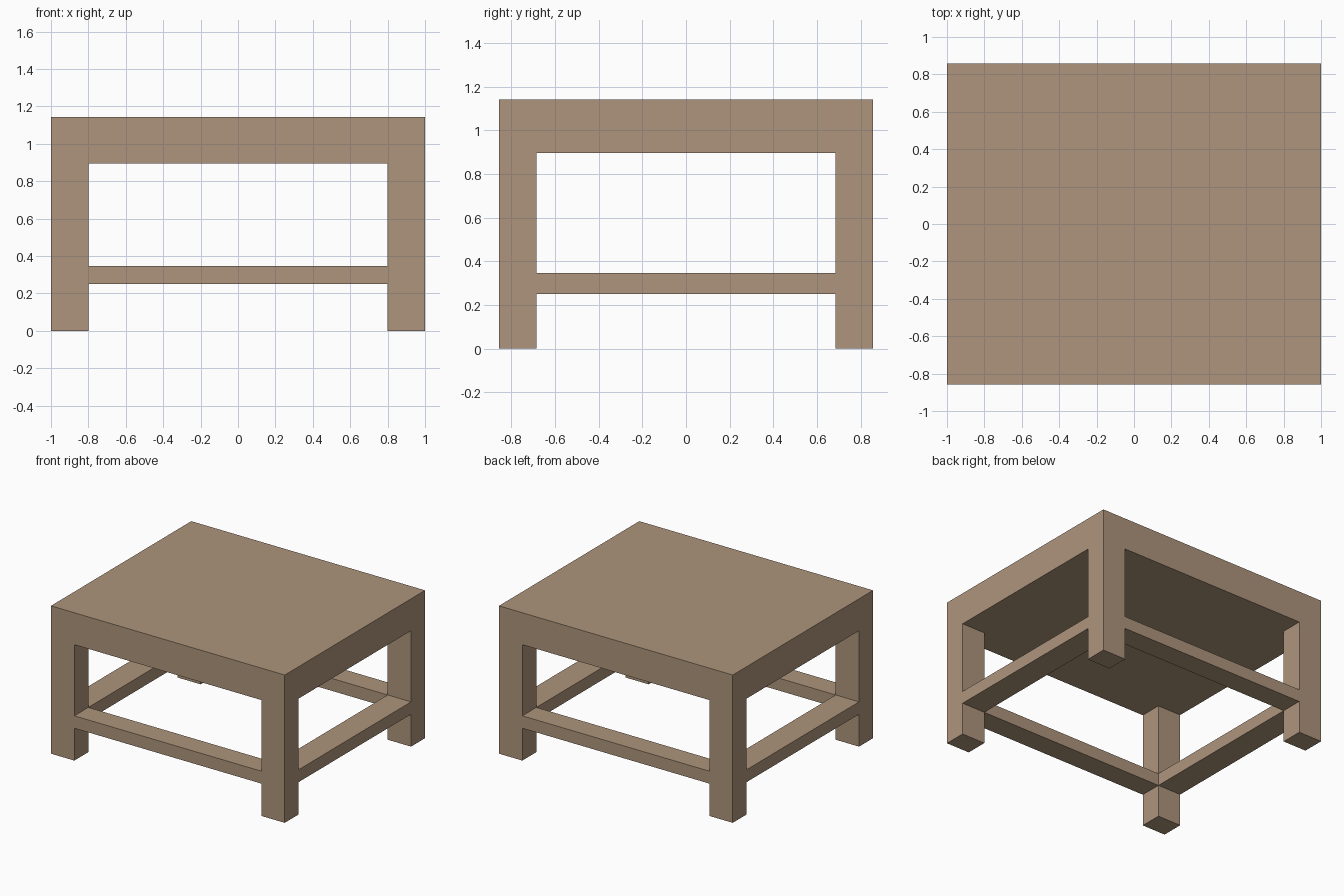
import bpy

if "Cube" in bpy.data.objects:
    bpy.data.objects.remove(bpy.data.objects["Cube"])

HX, HY, TOP = 1.0, 0.857, 1.143      # half width, half depth, height
LX, LY = 0.2, 0.171                  # leg section
UNDER = 0.896                        # underside of the top
R0, R1 = 0.25, 0.346                 # stretcher bottom and top

wood = bpy.data.materials.new("wood")
wood.diffuse_color = (0.42, 0.30, 0.20, 1)
wood.use_nodes = True
wood.node_tree.nodes["Principled BSDF"].inputs["Base Color"].default_value = wood.diffuse_color


def box(name, lo, hi):
    center = [(a + b) / 2 for a, b in zip(lo, hi)]
    bpy.ops.mesh.primitive_cube_add(size=1, location=center)
    ob = bpy.context.object
    ob.name = name
    ob.scale = [b - a for a, b in zip(lo, hi)]
    bpy.ops.object.transform_apply(location=False, rotation=False, scale=True)
    ob.data.materials.append(wood)
    return ob


def span(side, half, width):
    """Interval of a part flush with the outer face on the given side."""
    return sorted((side * half, side * (half - width)))


# Thick solid top
box("table_top", (-HX, -HY, UNDER), (HX, HY, TOP))

# Four corner legs
for sx, xn in ((-1, "left"), (1, "right")):
    for sy, yn in ((-1, "front"), (1, "back")):
        x0, x1 = span(sx, HX, LX)
        y0, y1 = span(sy, HY, LY)
        box(f"{yn}_{xn}_leg", (x0, y0, 0), (x1, y1, UNDER))

# Front and back stretchers between the legs
for s, n in ((-1, "front"), (1, "back")):
    y0, y1 = span(s, HY, LY)
    box(f"{n}_stretcher", (-HX + LX, y0, R0), (HX - LX, y1, R1))

# Left and right stretchers between the legs
for s, n in ((-1, "left"), (1, "right")):
    x0, x1 = span(s, HX, LX)
    box(f"{n}_stretcher", (x0, -HY + LY, R0), (x1, HY - LY, R1))
